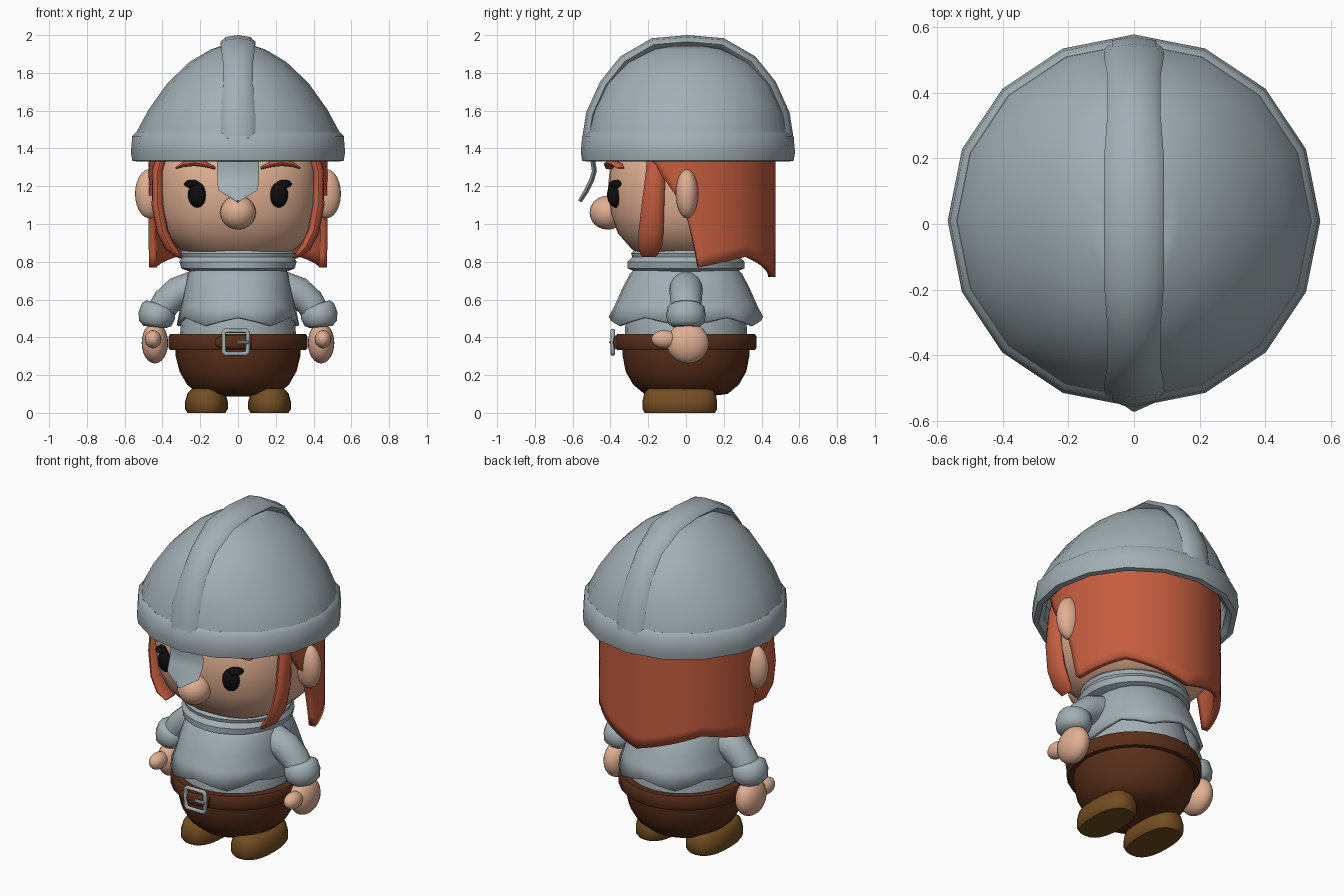
import bpy, bmesh, math
from mathutils import Vector

if "Cube" in bpy.data.objects:
    bpy.data.objects.remove(bpy.data.objects["Cube"])

def material(name, rgb):
    m = bpy.data.materials.new(name)
    m.diffuse_color = (*rgb, 1)
    m.use_nodes = True
    m.node_tree.nodes["Principled BSDF"].inputs["Base Color"].default_value = m.diffuse_color
    return m

STEEL = material("steel", (0.36, 0.43, 0.46))
SKIN = material("skin", (0.75, 0.43, 0.29))
HAIR = material("ginger", (0.56, 0.11, 0.05))
BROWN = material("dark_brown", (0.10, 0.028, 0.010))
LEATHER = material("leather", (0.17, 0.075, 0.015))
BLACK = material("black", (0.004, 0.004, 0.004))
X, Y, Z = Vector((1, 0, 0)), Vector((0, 1, 0)), Vector((0, 0, 1))

def build(name, verts, faces, mat, mirror=False, thick=0, angle=40):
    me = bpy.data.meshes.new(name)
    me.from_pydata([tuple(v) for v in verts], [], faces)
    bm = bmesh.new()
    bm.from_mesh(me)
    bmesh.ops.recalc_face_normals(bm, faces=bm.faces)
    bm.to_mesh(me)
    bm.free()
    me.materials.append(mat)
    ob = bpy.data.objects.new(name, me)
    bpy.context.collection.objects.link(ob)
    bpy.ops.object.select_all(action='DESELECT')
    ob.select_set(True)
    bpy.context.view_layer.objects.active = ob
    bpy.ops.object.shade_smooth_by_angle(angle=math.radians(angle))
    if thick:
        s = ob.modifiers.new("thickness", 'SOLIDIFY')
        s.thickness = thick
        s.offset = 0
    if mirror:
        ob.modifiers.new("mirror", 'MIRROR')
    return ob

def skin_rings(rings, caps=True, loop=False):
    n = len(rings[0])
    verts = [v for r in rings for v in r]
    m = len(rings)
    faces = [(i * n + j, i * n + (j + 1) % n, (i + 1) % m * n + (j + 1) % n, (i + 1) % m * n + j)
             for i in range(m if loop else m - 1) for j in range(n)]
    if caps and not loop:
        faces += [tuple(range(n)), tuple(range((m - 1) * n, m * n))]
    return verts, faces

def lathe(name, profile, mat, n=24, c=(0, 0), e=2.0, hem=0, caps=True, loop=False, **kw):
    """profile: (x radius, y radius, z) rings; e squares the outline; hem waves the last ring"""
    def p(v):
        return math.copysign(abs(v) ** (2 / e), v)
    rings = []
    for i, (rx, ry, z) in enumerate(profile):
        w = hem if i == len(profile) - 1 else 0
        rings.append([(c[0] + rx * p(math.cos(a)), c[1] + ry * p(math.sin(a)), z - w * math.cos(6 * a))
                      for a in (2 * math.pi * k / n for k in range(n))])
    return build(name, *skin_rings(rings, caps, loop), mat, **kw)

def sweep(name, path, side, mat, n=12, **kw):
    """path: (x, y, z, half width along side, half thickness)"""
    pts = [Vector(p[:3]) for p in path]
    rings = []
    for i, p in enumerate(path):
        t = (pts[min(i + 1, len(pts) - 1)] - pts[max(i - 1, 0)]).normalized()
        nrm = t.cross(side).normalized()
        rings.append([pts[i] + side * p[3] * math.cos(a) + nrm * p[4] * math.sin(a)
                      for a in (2 * math.pi * k / n for k in range(n))])
    return build(name, *skin_rings(rings), mat, **kw)

def ball(name, c, r, mat, **kw):
    steps = [math.pi * (k + 0.15) / 12.3 for k in range(13)]
    prof = [(r[0] * math.sin(t), r[1] * math.sin(t), c[2] - r[2] * math.cos(t)) for t in steps]
    return lathe(name, prof, mat, c=c[:2], angle=60, **kw)

# helmet dome, pointed from the front and round from the side
lathe("helmet_dome", [(.54, .54, 1.42), (.53, .53, 1.48), (.465, .50, 1.60), (.365, .43, 1.74),
      (.25, .32, 1.85), (.14, .19, 1.915), (.05, .07, 1.945)], STEEL, n=16, c=(0, .01), caps=False, thick=.02)
lathe("helmet_cap", [(.051, .071, 1.944), (.01, .01, 1.95)], STEEL, n=16, c=(0, .01))
# rim band
lathe("helmet_band", [(.50, .50, 1.36), (.53, .53, 1.33), (.56, .56, 1.335), (.567, .567, 1.38),
      (.56, .56, 1.465), (.54, .54, 1.485), (.50, .50, 1.47)], STEEL, n=16, c=(0, .01), loop=True)
# crest strip running front to back
half = [(.525, 1.45), (.505, 1.58), (.435, 1.735), (.335, 1.86), (.18, 1.95)]
crest = [(-y, z) for y, z in half] + [(0, 1.965)] + half[::-1]
sweep("helmet_crest", [(0, y + .01, z, .092 if abs(y) > .5 or abs(y) < .2 else .08, .035) for y, z in crest],
      X, STEEL, n=8, angle=50)
# nose guard curving forward to a point
sweep("nose_guard", [(0, -.50, 1.38, .11, .015), (0, -.485, 1.28, .11, .015), (0, -.50, 1.23, .11, .015),
      (0, -.525, 1.18, .105, .015), (0, -.562, 1.12, .008, .012)], X, STEEL, n=6)

# head and face
lathe("head", [(.22, .22, .82), (.31, .29, .87), (.39, .36, .95), (.425, .40, 1.05), (.435, .415, 1.17),
      (.43, .405, 1.28), (.40, .37, 1.38), (.28, .27, 1.46)], SKIN, n=32, e=2.4)
ball("nose", (0, -.415, 1.06), (.095, .095, .09), SKIN)
ball("ear", (.468, .005, 1.16), (.077, .06, .13), SKIN, mirror=True)
ball("eye", (.215, -.372, 1.155), (.05, .046, .068), BLACK, mirror=True)
ball("eyelash", (.243, -.365, 1.212), (.042, .044, .022), BLACK, mirror=True)
sweep("eyebrow", [(.12, -.405, 1.295, .02, .006), (.17, -.405, 1.315, .03, .015), (.23, -.39, 1.325, .03, .018),
      (.29, -.365, 1.315, .03, .014), (.33, -.345, 1.295, .02, .005)], Y, HAIR, mirror=True)

# back hair: shell around the head with a jagged hem
def lerp(x, table):
    for (a, va), (b, vb) in zip(table, table[1:]):
        if x <= b:
            return va + (vb - va) * max(0, x - a) / (b - a)
    return table[-1][1]

cols, rows, hv = 41, 12, []
for r in range(rows):
    for k in range(cols):
        u = 2 * k / (cols - 1) - 1
        z = 1.45 + (lerp(abs(u), [(0, .72), (.55, .83), (1, .77)]) - 1.45) * r / (rows - 1)
        ang = u * math.radians(lerp(z, [(.78, 82), (1.0, 88), (1.12, 94), (1.33, 112), (1.45, 118)]))
        hv.append((.455 * math.sin(ang), .455 * math.cos(ang), z))
build("back_hair", hv, [(r * cols + k, r * cols + k + 1, (r + 1) * cols + k + 1, (r + 1) * cols + k)
      for r in range(rows - 1) for k in range(cols - 1)], HAIR, thick=.04)
# side locks
sweep("side_lock", [(.39, -.155, 1.42, .05, .03), (.425, -.16, 1.28, .052, .03), (.425, -.175, 1.1, .06, .032),
      (.40, -.185, .96, .066, .03), (.36, -.19, .88, .064, .028), (.315, -.195, .835, .045, .015)],
      Y, HAIR, mirror=True)

# rolled collar, shoulder mantle and shirt
lathe("collar", [(.24, .24, .88), (.285, .27, .868), (.305, .29, .845), (.297, .285, .825), (.31, .31, .80),
      (.30, .31, .765), (.25, .26, .745)], STEEL, n=24)
lathe("mantle", [(.22, .24, .78), (.26, .29, .73), (.28, .335, .64), (.295, .37, .56), (.315, .40, .483)],
      STEEL, n=24, e=2.3, hem=.022, caps=False, thick=.02)
lathe("shirt", [(.24, .25, .74), (.27, .29, .6), (.30, .32, .5), (.31, .325, .38)], STEEL)

# arms
sweep("sleeve", [(.12, 0, .66, .09, .09), (.23, 0, .665, .09, .09), (.32, 0, .635, .087, .085),
      (.38, 0, .585, .083, .078), (.425, 0, .51, .08, .07)], Y, STEEL, n=16, mirror=True)
sweep("cuff", [(.416, 0, .575, .075, .07), (.42, 0, .562, .097, .09), (.43, 0, .515, .105, .098),
      (.438, 0, .475, .097, .088), (.44, 0, .455, .07, .06)], Y, STEEL, n=16, angle=60, mirror=True)
ball("hand", (.44, .01, .37), (.07, .112, .108), SKIN, mirror=True)
ball("thumb", (.45, -.115, .39), (.044, .068, .048), SKIN, mirror=True)

# belt and trousers
lathe("trousers", [(.12, .12, .088), (.21, .22, .10), (.27, .28, .15), (.31, .32, .22), (.33, .335, .30),
      (.33, .335, .38)], BROWN, n=28)
lathe("belt", [(.32, .32, .335), (.36, .365, .332), (.367, .373, .345), (.367, .373, .405), (.36, .365, .417),
      (.32, .32, .414)], BROWN, n=28)
sweep("belt_tip", [(.07, -.37, .374, .036, .014), (-.02, -.387, .374, .036, .014), (-.09, -.378, .374, .034, .014),
      (-.12, -.37, .374, .015, .012)], Z, BROWN)
# buckle frame and prong
frame = [(-.065, .313), (.042, .313), (.052, .323), (.052, .425), (.042, .435), (-.065, .435), (-.075, .425), (-.075, .323)]
curve = bpy.data.curves.new("belt_buckle", 'CURVE')
curve.dimensions = '3D'
curve.bevel_depth = .012
curve.bevel_resolution = 2
sp = curve.splines.new('POLY')
sp.points.add(len(frame) - 1)
for pt, (x, z) in zip(sp.points, frame):
    pt.co = (x, -.388, z, 1)
sp.use_cyclic_u = True
curve.materials.append(STEEL)
bpy.context.collection.objects.link(bpy.data.objects.new("belt_buckle", curve))
sweep("buckle_prong", [(-.005, -.398, .374, .01, .01), (.055, -.398, .374, .01, .01)], Z, STEEL, n=8)

# shoes
lathe("shoe", [(.10, .185, .0), (.113, .198, .02), (.113, .198, .06), (.10, .188, .105), (.075, .165, .128)],
      LEATHER, c=(.167, -.033), e=2.5, mirror=True, angle=50)
